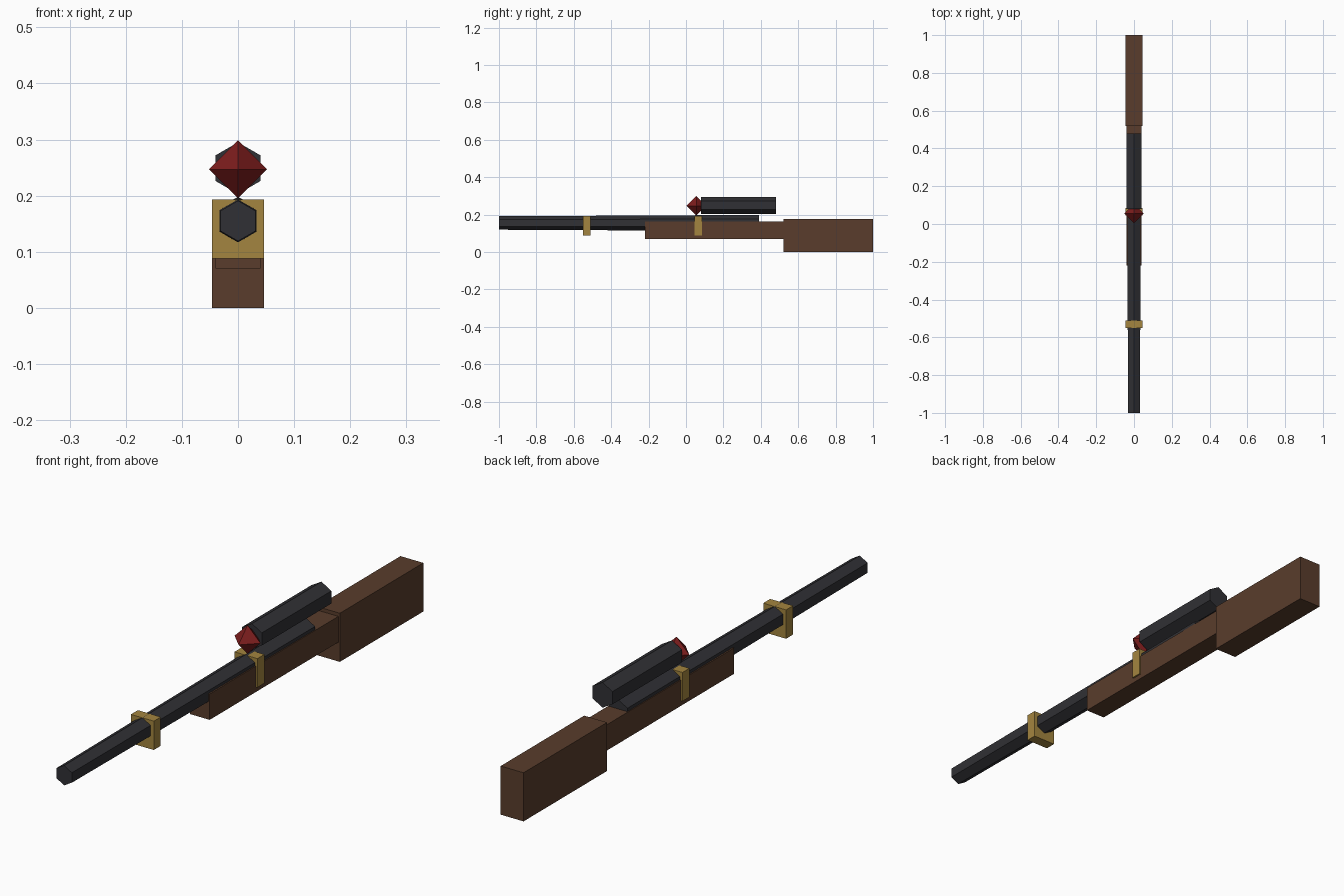
import bpy, bmesh, math
from mathutils import Matrix

if "Cube" in bpy.data.objects:
    bpy.data.objects.remove(bpy.data.objects["Cube"])


def material(name, rgb):
    m = bpy.data.materials.new(name)
    m.diffuse_color = (*rgb, 1)
    m.use_nodes = True
    m.node_tree.nodes["Principled BSDF"].inputs["Base Color"].default_value = m.diffuse_color
    return m


WOOD = material("wood", (0.10, 0.046, 0.025))
STEEL = material("dark_steel", (0.03, 0.03, 0.035))
BRASS = material("brass", (0.37, 0.235, 0.05))
RED = material("red_crystal", (0.20, 0.012, 0.012))


def finish(bm, name, mat):
    bmesh.ops.recalc_face_normals(bm, faces=bm.faces)
    mesh = bpy.data.meshes.new(name)
    bm.to_mesh(mesh)
    bm.free()
    mesh.materials.append(mat)
    obj = bpy.data.objects.new(name, mesh)
    bpy.context.collection.objects.link(obj)
    return obj


def box(name, half_width, y0, y1, z0, z1, mat):
    bm = bmesh.new()
    place = Matrix.Translation((0, (y0 + y1) / 2, (z0 + z1) / 2))
    size = Matrix.Diagonal((2 * half_width, y1 - y0, z1 - z0, 1))
    bmesh.ops.create_cube(bm, size=1, matrix=place @ size)
    return finish(bm, name, mat)


def hex_tube(name, y0, y1, z, r_front, r_back, mat):
    # six-sided rod along y, with a corner pointing up
    bm = bmesh.new()
    rings = []
    for y, r in ((y0, r_front), (y1, r_back)):
        angles = [math.radians(90 + 60 * i) for i in range(6)]
        rings.append([bm.verts.new((r * math.cos(a), y, z + r * math.sin(a))) for a in angles])
        bm.faces.new(rings[-1])
    for i in range(6):
        j = (i + 1) % 6
        bm.faces.new((rings[0][i], rings[0][j], rings[1][j], rings[1][i]))
    return finish(bm, name, mat)


# Wooden stock
box("butt_stock", 0.046, 0.52, 1.0, 0.0, 0.177, WOOD)
box("fore_stock", 0.04, -0.22, 0.52, 0.07, 0.164, WOOD)

# Tapered barrel and the sight tube above it
hex_tube("barrel", -1.0, 0.39, 0.155, 0.036, 0.043, STEEL)
hex_tube("scope_tube", 0.08, 0.48, 0.249, 0.046, 0.046, STEEL)

# Brass barrel bands
for name, y in (("front_band", -0.53), ("rear_band", 0.066)):
    box(name, 0.046, y - 0.02, y + 0.02, 0.088, 0.193, BRASS)

# Octahedral crystal at the front of the scope
bm = bmesh.new()
r = 0.052
centre = (0, 0.055, 0.247)
tips = []
for axis in range(3):
    for sign in (1, -1):
        p = list(centre)
        p[axis] += sign * r
        tips.append(bm.verts.new(p))
bmesh.ops.convex_hull(bm, input=tips)
finish(bm, "scope_crystal", RED)
